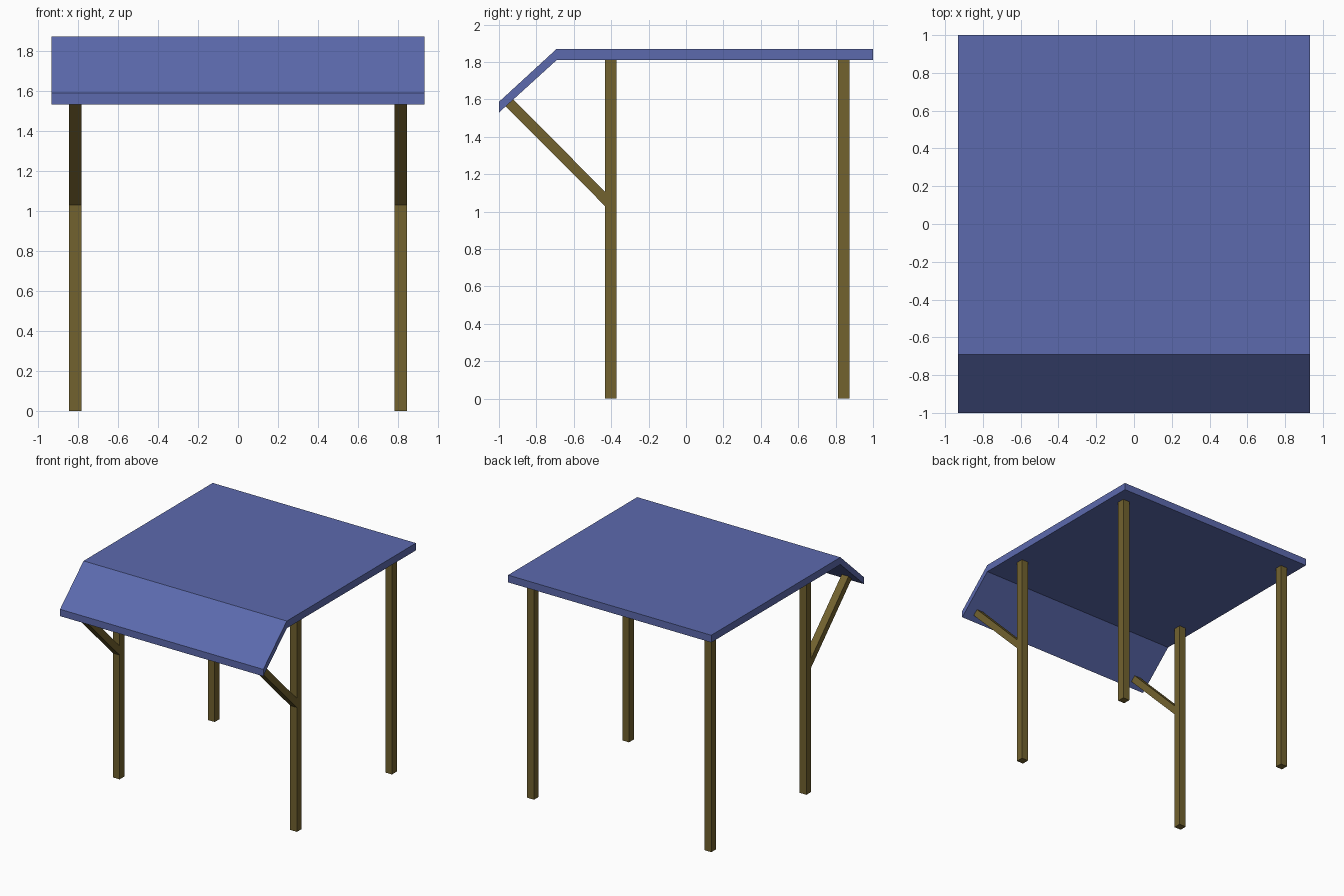
import bpy, bmesh

if "Cube" in bpy.data.objects:
    bpy.data.objects.remove(bpy.data.objects["Cube"])


def material(name, rgb):
    m = bpy.data.materials.new(name)
    m.diffuse_color = (*rgb, 1.0)
    m.use_nodes = True
    m.node_tree.nodes["Principled BSDF"].inputs["Base Color"].default_value = m.diffuse_color
    return m


blue = material("blue_roof", (0.107, 0.144, 0.423))
wood = material("brown_wood", (0.168, 0.122, 0.028))


def extrude_profile(name, profile, x0, x1, mat):
    """Extrude a (y, z) outline along x."""
    bm = bmesh.new()
    face = bm.faces.new([bm.verts.new((x0, y, z)) for y, z in profile])
    res = bmesh.ops.extrude_face_region(bm, geom=[face])
    verts = [v for v in res["geom"] if isinstance(v, bmesh.types.BMVert)]
    bmesh.ops.translate(bm, verts=verts, vec=(x1 - x0, 0, 0))
    bmesh.ops.recalc_face_normals(bm, faces=bm.faces)
    mesh = bpy.data.meshes.new(name)
    bm.to_mesh(mesh)
    bm.free()
    mesh.materials.append(mat)
    ob = bpy.data.objects.new(name, mesh)
    bpy.context.collection.objects.link(ob)
    return ob


# Roof: flat panel with a sloped front awning
extrude_profile("roof", [(1, 1.81), (1, 1.87), (-0.692, 1.87),
                         (-1, 1.587), (-1, 1.53), (-0.692, 1.81)],
                -0.932, 0.932, blue)

H = 0.031  # half thickness of the posts
for side, x in (("left", -0.813), ("right", 0.813)):
    # Posts
    for place, y in (("front", -0.402), ("back", 0.843)):
        extrude_profile(f"{place}_{side}_post",
                        [(y - H, 0), (y + H, 0), (y + H, 1.81), (y - H, 1.81)],
                        x - H, x + H, wood)
    # Diagonal brace from the front post to the awning
    extrude_profile(f"{side}_brace",
                    [(-0.433, 1.03), (-0.433, 1.107), (-0.924, 1.60), (-0.964, 1.563)],
                    x - H, x + H, wood)
